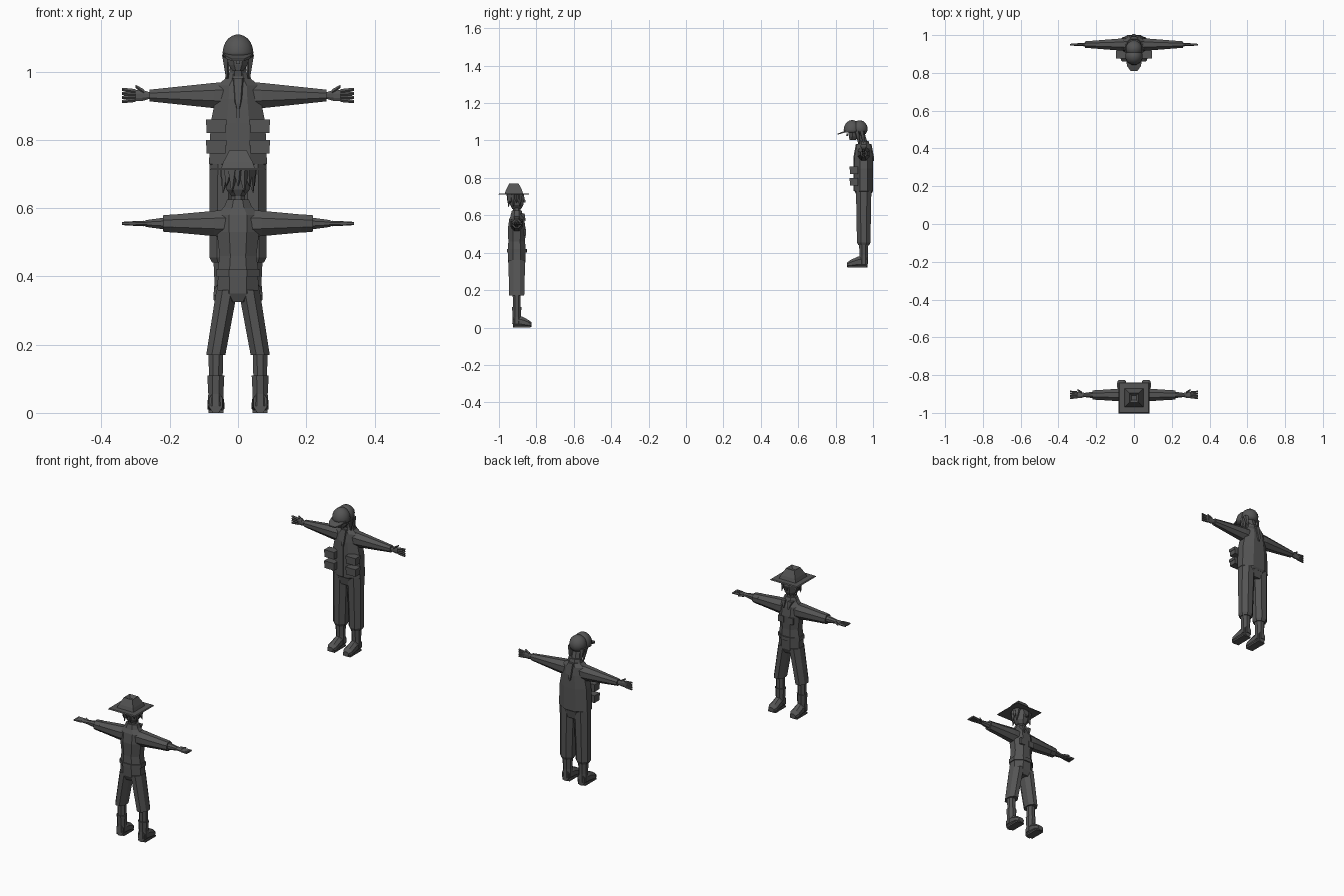
import bpy, bmesh, math
from mathutils import Vector

if "Cube" in bpy.data.objects:
    bpy.data.objects.remove(bpy.data.objects["Cube"])

grey = bpy.data.materials.new("dark_grey")
grey.use_nodes = True
shade = 0.09
tone = (shade, shade, shade, 1)
grey.diffuse_color = tone
grey.node_tree.nodes["Principled BSDF"].inputs["Base Color"].default_value = tone

# Each figure is modelled facing -y, then moved and turned by this placement
place = {"prefix": "", "origin": Vector(), "facing": 1}


def loft(name, points, sizes, axis="z", sides=8, pair=False, smooth=False):
    """Skin cross-sections centred on points; a size is a radius or two half widths."""
    bm = bmesh.new()
    grow = 1 / math.cos(math.pi / sides)
    corners = [math.tau * (i + 0.5) / sides for i in range(sides)]
    for mirror in ((1, -1) if pair else (1,)):
        rings = []
        for point, size in zip(points, sizes):
            width, depth = size if isinstance(size, tuple) else (size, size)
            ring = []
            for angle in corners:
                u = width * grow * math.cos(angle)
                v = depth * grow * math.sin(angle)
                offset = {"x": (0, u, v), "y": (u, 0, v), "z": (u, v, 0)}[axis]
                spot = Vector(point) + Vector(offset)
                turn = Vector((mirror * place["facing"], place["facing"], 1))
                ring.append(bm.verts.new(spot * turn + place["origin"]))
            rings.append(ring)
        for lower, upper in zip(rings, rings[1:]):
            for i in range(sides):
                bm.faces.new((lower[i - 1], lower[i], upper[i], upper[i - 1]))
        bm.faces.new(rings[0])
        bm.faces.new(rings[-1])
    bmesh.ops.recalc_face_normals(bm, faces=bm.faces)
    for face in bm.faces:
        face.smooth = smooth
    mesh = bpy.data.meshes.new(name)
    bm.to_mesh(mesh)
    bm.free()
    mesh.materials.append(grey)
    obj = bpy.data.objects.new(place["prefix"] + name, mesh)
    bpy.context.collection.objects.link(obj)


def stack(name, heights, sizes, y=0, **options):
    """A part on the centre line, built upwards."""
    loft(name, [(0, y, height) for height in heights], sizes, **options)


def box(name, centre, width, depth, height, pair=False):
    rise = Vector((0, 0, height))
    ends = [Vector(centre) - rise, Vector(centre) + rise]
    loft(name, ends, [(width, depth)] * len(ends), sides=4, pair=pair)


def dome(name, y, z, radius, height, start):
    """The upper part of a ball, from a start angle to near its pole."""
    steps = 6
    angles = [start + (math.pi / 2 - 0.1 - start) * k / steps for k in range(steps + 1)]
    stack(name, [z + height * math.sin(a) for a in angles],
          [radius * math.cos(a) for a in angles], y=y, sides=12, smooth=True)


def boots(x, top, toe):
    loft("boot_shafts", [(x, 0, 0.02), (x, 0, top / 2), (x, 0, top)],
         [0.024, 0.022, 0.025], pair=True)
    loft("boot_feet", [(x, 0.02, 0.03), (x, toe / 3, 0.03), (x, toe * 0.8, 0.02), (x, toe, 0.015)],
         [(0.02, 0.03), (0.023, 0.03), (0.025, 0.02), (0.016, 0.012)], axis="y", pair=True)
    thick = 0.004
    box("boot_soles", (x, toe / 2 + 0.01, thick), 0.022, -toe / 2 + thick, thick, pair=True)


def sleeves(z, length, depth, cuff):
    loft("sleeves", [(x, 0, z) for x in (0.03, 0.07, length)],
         [(depth, 0.04), (depth, 0.037), cuff], axis="x", pair=True)


def hands(z, spread, palm):
    """Palm, four fingers and thumb, fanned along the spread direction."""
    spread = Vector(spread)
    wrist, knuckle, tip = (Vector((x, 0, z)) for x in (0.26, 0.3, 0.34))
    loft("palms", [wrist, wrist.lerp(knuckle, 0.5), knuckle], [0.01, palm, palm],
         axis="x", pair=True)
    fan = 0.004
    for finger in (-3, -1, 1, 3):
        loft("finger", [knuckle + spread * finger * fan, tip + spread * finger * fan * 1.5],
             [0.006, fan], axis="x", sides=5, pair=True)
    loft("thumbs", [wrist.lerp(knuckle, 0.4) + spread * 0.01, knuckle + spread * 0.027],
         [0.007, fan], axis="x", sides=5, pair=True)


# Figure with the brimmed hat: legs and shorts
place.update(prefix="hat_figure_", origin=Vector((0, -0.905, 0)), facing=-1)
leg, hem, waist, arm, throat, brim = 0.065, 0.17, 0.41, 0.555, 0.61, 0.715
boots(leg, top=0.11, toe=-0.08)
loft("lower_legs", [(leg, 0, 0.1), (leg, 0, hem + 0.03)], [0.02, 0.022], pair=True)
loft("short_trousers", [(leg, 0, hem), (leg / 2, 0, waist - 0.05)],
     [(0.028, 0.04), (0.031, 0.045)], pair=True)
stack("hips", (0.325, 0.35, waist), [0.035, (0.062, 0.046), (0.058, 0.048)])

# Shirt, belt and arms
stack("belt", (waist - 0.01, waist + 0.01), [(0.064, 0.051)] * 2)
box("belt_buckle", (0, -0.05, waist), 0.014, 0.004, 0.01)
stack("shirt", (waist, 0.46, 0.53, 0.58, throat),
      [(0.061, 0.047), (0.054, 0.045), (0.062, 0.047), (0.062, 0.04), (0.036, 0.026)])
box("shirt_pockets", (0.028, -0.045, 0.51), 0.016, 0.005, 0.017, pair=True)
sleeves(arm, length=0.2, depth=0.034, cuff=0.025)
loft("sleeve_cuffs", [(0.185, 0, arm), (0.22, 0, arm)], [0.027, 0.024], axis="x", pair=True)
loft("forearms", [(0.21, 0, arm), (0.27, 0, arm)], [0.018, 0.01], axis="x", pair=True)
hands(arm, spread=(0, -1, 0), palm=(0.016, 0.007))
stack("collar", (throat - 0.01, throat + 0.015), [(0.042, 0.033), (0.032, 0.026)])
loft("collar_points", [(0.02, -0.03, throat), (0.014, -0.046, throat - 0.04)],
     [0.012, 0.002], sides=4, pair=True)

# Head, hair and hat
stack("neck", (throat - 0.02, throat + 0.05), [0.022, 0.02])
stack("head", (0.635, 0.655, 0.69, brim), [(0.018, 0.024), 0.035, (0.039, 0.042), 0.037])
stack("nose", (0.668, 0.685), [0.006, 0.003], y=-0.042, sides=4)
for lock in range(11):
    angle = math.pi * (lock - 1) / 8
    outward = Vector((math.cos(angle), math.sin(angle), 0))
    tip_height = 0.645 + 0.02 * (lock % 2)
    loft("hair_lock", [outward * 0.037 + Vector((0, 0, brim)),
                       outward * 0.048 + Vector((0, 0, tip_height))], [0.015, 0.001], sides=5)
stack("hat_brim", (brim - 0.003, brim + 0.002), [0.082, 0.078], y=0.015, sides=4)
stack("hat_crown", (brim, brim + 0.02, 0.77, 0.755), [0.05, 0.043, 0.025, 0.012],
      y=0.015, sides=4)

# Figure with the peaked cap: boots, trousers and vest
place.update(prefix="cap_figure_", origin=Vector((0, 0.95, 0.32)), facing=1)
leg, hem, waist, arm, throat, brow = 0.047, 0.12, 0.41, 0.61, 0.66, 0.73
boots(leg, top=0.13, toe=-0.09)
loft("long_trousers", [(leg, 0, hem), (leg, 0, hem + 0.015), (leg - 0.005, 0, waist)],
     [0.029, 0.036, 0.041], pair=True)
stack("hips", (waist - 0.05, waist), [(0.05, 0.036), (0.079, 0.045)])
stack("vest", (waist - 0.01, waist, 0.53, 0.6, 0.64, throat),
      [(0.072, 0.044), (0.085, 0.05), (0.08, 0.05), (0.066, 0.048), (0.062, 0.041), 0.036])
for row, height in (("upper", 0.52), ("lower", 0.46)):
    box(row + "_pouches", (0.064, -0.052, height), 0.028, 0.021, 0.02, pair=True)
    box(row + "_pouch_flaps", (0.064, -0.053, height + 0.012), 0.03, 0.022, 0.008, pair=True)
stack("vest_lapels", (0.57, 0.59, throat), [(0.008, 0.054), (0.018, 0.055), (0.03, 0.042)])
box("front_zip", (0, -0.05, 0.49), 0.004, 0.004, 0.08)
sleeves(arm, length=0.26, depth=0.032, cuff=0.017)
hands(arm, spread=(0, 0, 1), palm=(0.007, 0.016))

# Neck, face, hair and cap
loft("neck", [(0, 0, throat - 0.01), (0, -0.02, brow)], [0.026, 0.022])
stack("collar", (throat - 0.01, throat + 0.018), [(0.04, 0.033), (0.034, 0.026)])
loft("face", [(0, -0.06, 0.682), (0, -0.047, 0.7), (0, -0.04, brow), (0, -0.04, 0.75)],
     [0.015, (0.028, 0.032), (0.036, 0.042), (0.038, 0.045)])
stack("nose", (0.703, 0.718), [0.006, 0.003], y=-0.088, sides=4)
for y in (-0.036, -0.01):
    loft("hair_strands", [(0.035, y, brow), (0.032, y + 0.012, throat)],
         [0.012, 0.003], sides=5, pair=True)
dome("back_of_head", y=-0.022, z=0.743, radius=0.043, height=0.045, start=-0.7)
dome("cap", y=-0.062, z=0.735, radius=0.045, height=0.054, start=-0.25)
loft("cap_visor", [(0, -0.085, brow), (0, -0.115, brow - 0.008), (0, -0.14, brow - 0.016)],
     [(0.042, 0.004), (0.036, 0.004), (0.018, 0.003)], axis="y", sides=4)
